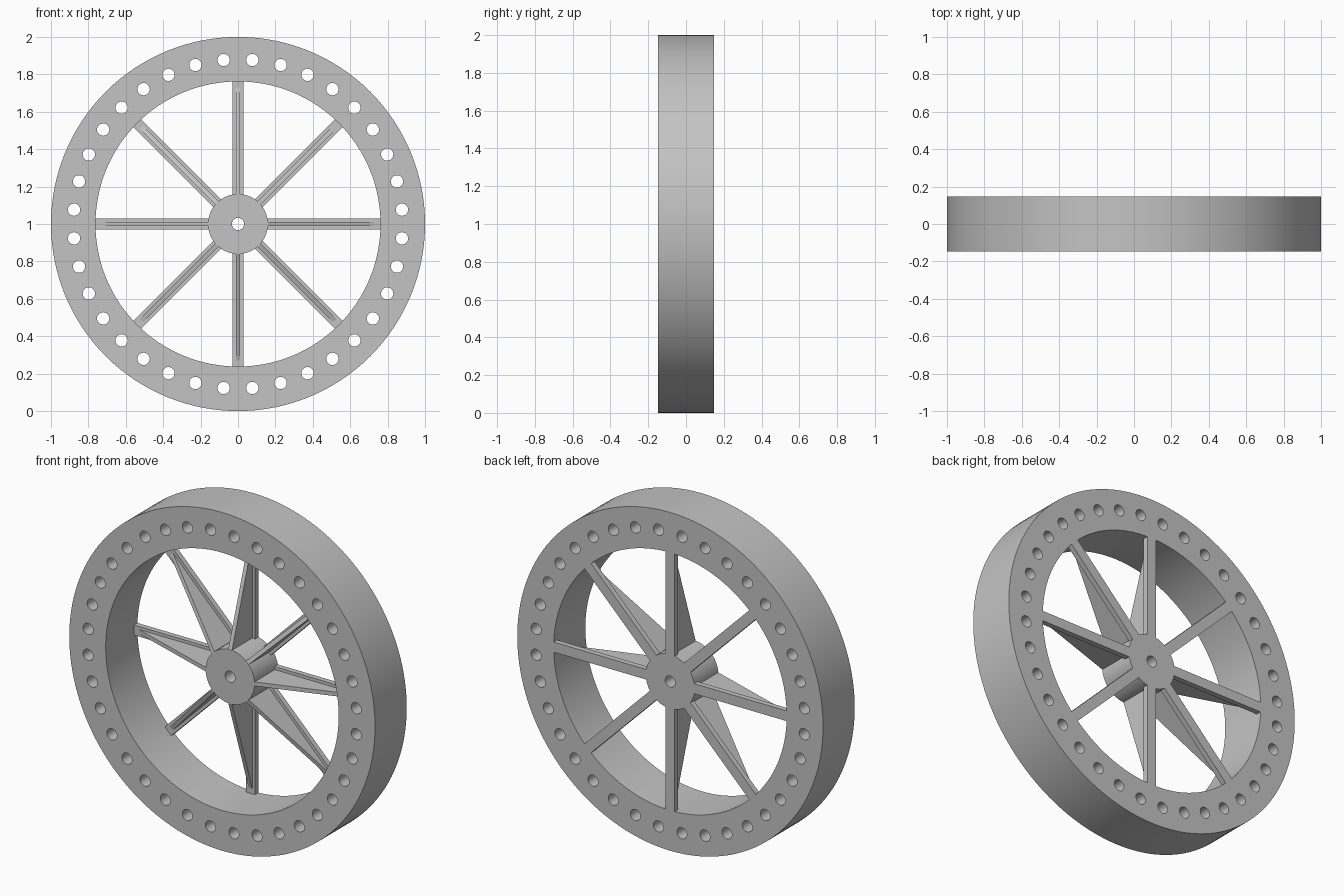
import bpy, bmesh, math
from mathutils import Matrix, Vector

if "Cube" in bpy.data.objects:
    bpy.data.objects.remove(bpy.data.objects["Cube"], do_unlink=True)

HALF = 0.148          # half the wheel's depth
HUB_FRONT = -0.074    # front face of the hub
HUB_R, RIM_IN, HOLE_R = 0.16, 0.762, 0.033
CENTRE = Vector((0, 0, 1))

grey = bpy.data.materials.new("plain grey")
colour = (0.55, 0.55, 0.55, 1)
grey.diffuse_color = colour
grey.use_nodes = True
grey.node_tree.nodes["Principled BSDF"].inputs["Base Color"].default_value = colour


def add_object(name, mesh):
    obj = bpy.data.objects.new(name, mesh)
    bpy.context.collection.objects.link(obj)
    mesh.materials.clear()
    mesh.materials.append(grey)
    return obj


def pierced_disc(name, circles, front, back):
    """Flat outline of (x, z, radius, sides) circles, filled and given depth along y."""
    curve = bpy.data.curves.new(name, "CURVE")
    curve.dimensions = "2D"
    curve.fill_mode = "BOTH"
    curve.extrude = (back - front) / 2
    for cx, cz, radius, sides in circles:
        spline = curve.splines.new("POLY")
        spline.points.add(sides - 1)
        spline.use_cyclic_u = True
        for i, point in enumerate(spline.points):
            a = math.tau * i / sides
            point.co = (cx + radius * math.cos(a), cz + radius * math.sin(a), 0, 1)
    helper = bpy.data.objects.new(name + " outline", curve)
    bpy.context.collection.objects.link(helper)
    bpy.context.view_layer.update()
    evaluated = helper.evaluated_get(bpy.context.evaluated_depsgraph_get())
    mesh = bpy.data.meshes.new_from_object(evaluated)
    bpy.data.objects.remove(helper, do_unlink=True)

    # Stand the disc upright and weld caps to walls
    bm = bmesh.new()
    bm.from_mesh(mesh)
    place = Matrix.Translation(CENTRE + Vector((0, (front + back) / 2, 0)))
    bm.transform(place @ Matrix.Rotation(math.pi / 2, 4, "X"))
    bmesh.ops.remove_doubles(bm, verts=bm.verts, dist=1e-5)
    bmesh.ops.recalc_face_normals(bm, faces=bm.faces)
    bm.to_mesh(mesh)
    bm.free()

    obj = add_object(name, mesh)
    bpy.ops.object.select_all(action="DESELECT")
    obj.select_set(True)
    bpy.context.view_layer.objects.active = obj
    bpy.ops.object.shade_smooth_by_angle(angle=math.radians(30))


def add_prism(bm, profile, half_width):
    """Extrude a (radius, y) profile sideways into a bar running along x."""
    face = bm.faces.new([bm.verts.new((r, y, -half_width)) for r, y in profile])
    top = bmesh.ops.extrude_face_region(bm, geom=[face])["geom"]
    verts = [v for v in top if isinstance(v, bmesh.types.BMVert)]
    bmesh.ops.translate(bm, verts=verts, vec=(0, 0, 2 * half_width))


# Rim with a ring of through holes
holes = []
for i in range(36):
    a = math.radians(10 * i + 5)
    holes.append((0.88 * math.cos(a), 0.88 * math.sin(a), HOLE_R, 24))
pierced_disc("rim", [(0, 0, 1, 128), (0, 0, RIM_IN, 128)] + holes, -HALF, HALF)

# Hub with axle hole
pierced_disc("hub", [(0, 0, HUB_R, 64), (0, 0, HOLE_R, 24)], HUB_FRONT, HALF)

# Spokes: flat strip at the back with a tapering rib in front
strip_front = HALF - 0.032
inner, outer = HUB_R - 0.003, RIM_IN
strip = [(inner, strip_front), (outer, strip_front), (outer, HALF), (inner, HALF)]
rib = [(inner, HUB_FRONT), (0.73, strip_front), (inner, strip_front)]
for i in range(8):
    bm = bmesh.new()
    add_prism(bm, strip, 0.03)
    add_prism(bm, rib, 0.012)
    bmesh.ops.recalc_face_normals(bm, faces=bm.faces)
    bm.transform(Matrix.Translation(CENTRE) @ Matrix.Rotation(math.tau * i / 8, 4, "Y"))
    mesh = bpy.data.meshes.new(f"spoke_{i + 1}")
    bm.to_mesh(mesh)
    bm.free()
    add_object(mesh.name, mesh)
